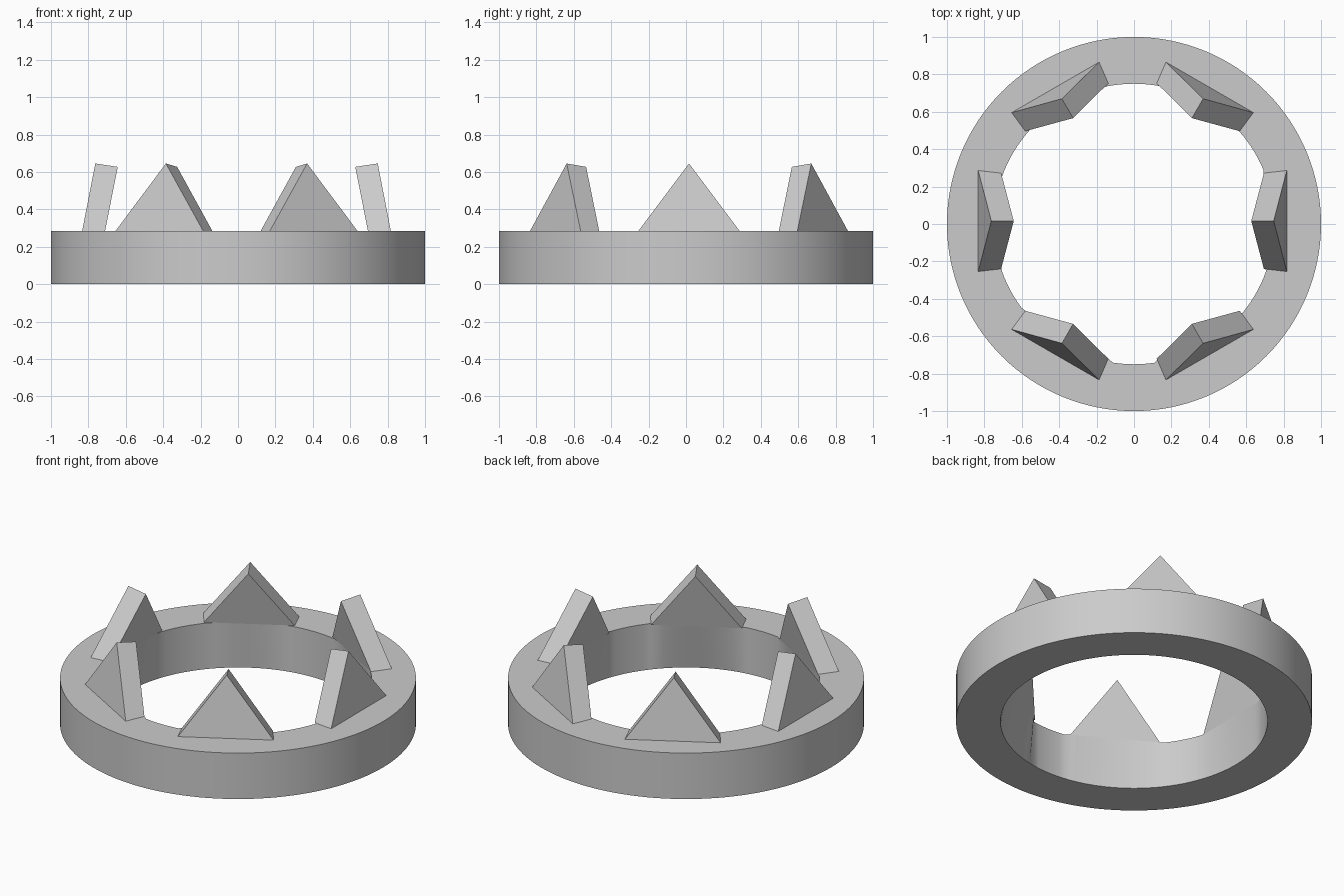
import bpy
import bmesh
from math import cos, sin, tau
from mathutils import Vector

if "Cube" in bpy.data.objects:
    bpy.data.objects.remove(bpy.data.objects["Cube"], do_unlink=True)

SEGMENTS = 128
OUTER, INNER, HEIGHT = 1.0, 0.75, 0.285
SPIKES = 6
CENTRE = Vector((-0.008, 0.016, 0))   # the spikes sit slightly off the ring axis
SPIKE_INNER, SPIKE_INNER_HALF = 0.7025, 0.256

grey = bpy.data.materials.new("light grey")
grey.use_nodes = True
colour = (0.6, 0.6, 0.6, 1)
grey.diffuse_color = colour
grey.node_tree.nodes["Principled BSDF"].inputs["Base Color"].default_value = colour


def direction(angle):
    return Vector((cos(angle), sin(angle), 0))


def finish(bm, name):
    bmesh.ops.recalc_face_normals(bm, faces=bm.faces)
    mesh = bpy.data.meshes.new(name)
    bm.to_mesh(mesh)
    bm.free()
    mesh.materials.append(grey)
    obj = bpy.data.objects.new(name, mesh)
    bpy.context.collection.objects.link(obj)
    return obj


def rim_radius(u):
    """Inner top radius: a circle flattened to a chord below each spike."""
    for k in range(SPIKES):
        n = direction(tau * k / SPIKES)
        if u.dot(n) > 0.8:
            r = (SPIKE_INNER + CENTRE.dot(n)) / u.dot(n)
            side = (u * r - CENTRE).dot(Vector((-n.y, n.x, 0)))
            if abs(side) <= SPIKE_INNER_HALF:
                return min(r, INNER)
    return INNER


# Ring: each section is a four-point loop, joined to the next one
bm = bmesh.new()
up = Vector((0, 0, HEIGHT))
sections = []
for i in range(SEGMENTS):
    u = direction(tau * i / SEGMENTS)
    points = (u * OUTER, u * OUTER + up, u * rim_radius(u) + up, u * INNER)
    sections.append([bm.verts.new(p) for p in points])
for i, a in enumerate(sections):
    b = sections[(i + 1) % SEGMENTS]
    for j in range(4):
        k = (j + 1) % 4
        bm.faces.new((a[j], b[j], b[k], a[k]))
ring = finish(bm, "ring")
bpy.ops.object.select_all(action='DESELECT')
ring.select_set(True)
bpy.context.view_layer.objects.active = ring
bpy.ops.object.shade_smooth_by_angle(angle=0.6)

# Spikes: triangular prisms leaning inward, as (radius, side, height)
outer_face = [(0.825, -0.27, HEIGHT), (0.825, 0.27, HEIGHT), (0.755, 0, 0.645)]
inner_face = [(SPIKE_INNER, -SPIKE_INNER_HALF, HEIGHT),
              (SPIKE_INNER, SPIKE_INNER_HALF, HEIGHT), (0.635, 0, 0.627)]
for k in range(SPIKES):
    n = direction(tau * k / SPIKES)
    t = Vector((-n.y, n.x, 0))
    bm = bmesh.new()
    front, back = ([bm.verts.new(CENTRE + n * r + t * s + Vector((0, 0, z)))
                    for r, s, z in face] for face in (outer_face, inner_face))
    bm.faces.new(front)
    bm.faces.new(back)
    for j in range(3):
        m = (j + 1) % 3
        bm.faces.new((front[j], front[m], back[m], back[j]))
    finish(bm, f"spike_{k + 1}")
